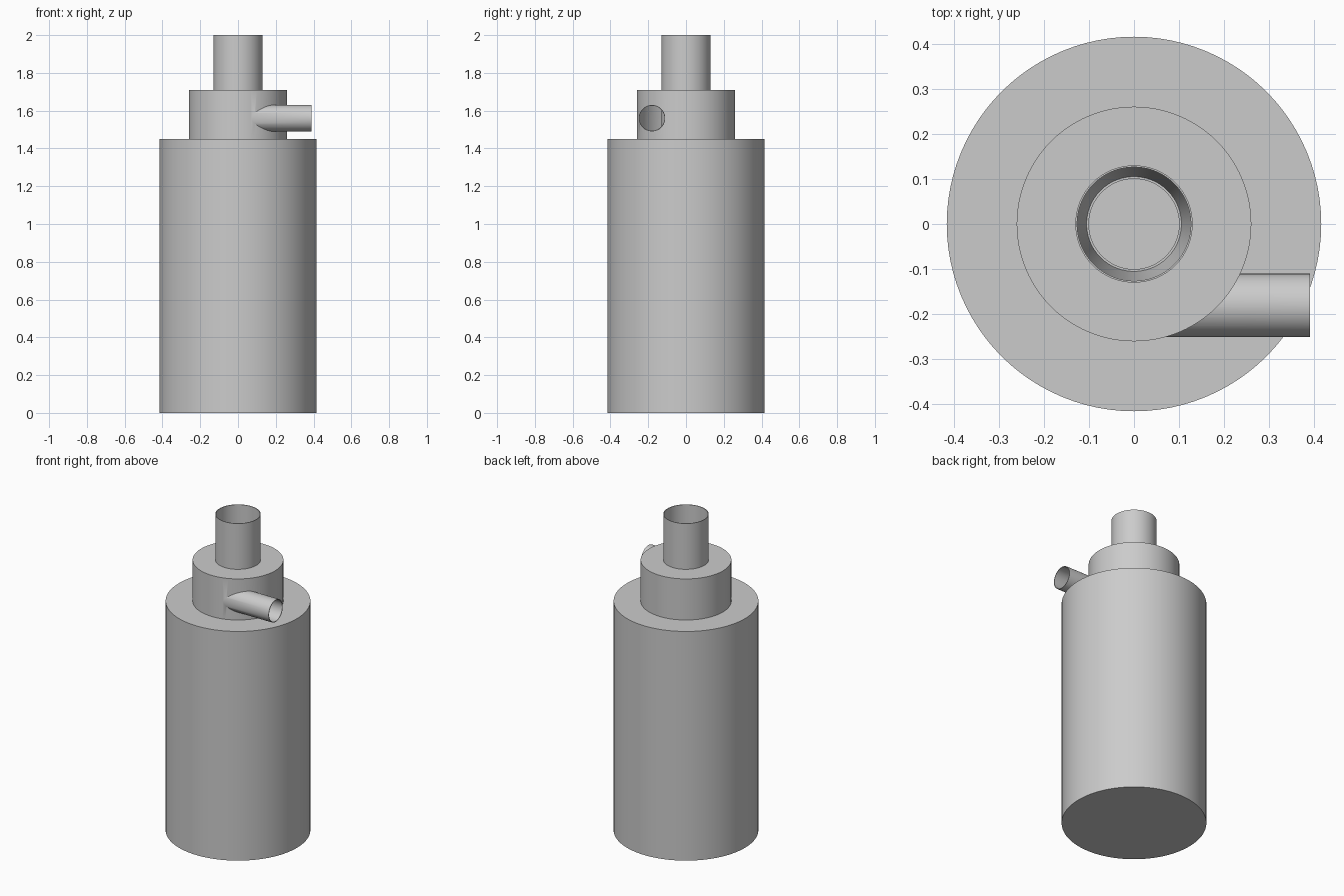
import bpy, bmesh, math
from mathutils import Matrix

if "Cube" in bpy.data.objects:
    bpy.data.objects.remove(bpy.data.objects["Cube"], do_unlink=True)

SIDES = 96

grey = bpy.data.materials.new("light_grey")
grey.use_nodes = True
grey.diffuse_color = (0.6, 0.6, 0.6, 1)
grey.node_tree.nodes["Principled BSDF"].inputs["Base Color"].default_value = (0.6, 0.6, 0.6, 1)


def lathe(name, profile, closed=False, matrix=Matrix()):
    """Turn (radius, height) points round z; open profiles get flat end caps."""
    bm = bmesh.new()
    rings = []
    for r, z in profile:
        angles = [2 * math.pi * i / SIDES for i in range(SIDES)]
        rings.append([bm.verts.new((r * math.cos(a), r * math.sin(a), z)) for a in angles])
    pairs = list(zip(rings, rings[1:]))
    if closed:
        pairs.append((rings[-1], rings[0]))
    else:
        bm.faces.new(rings[0])
        bm.faces.new(rings[-1])
    for low, high in pairs:
        for i in range(SIDES):
            j = (i + 1) % SIDES
            bm.faces.new((low[i], low[j], high[j], high[i]))
    bmesh.ops.recalc_face_normals(bm, faces=bm.faces)
    bm.transform(matrix)
    mesh = bpy.data.meshes.new(name)
    bm.to_mesh(mesh)
    bm.free()
    mesh.materials.append(grey)
    obj = bpy.data.objects.new(name, mesh)
    bpy.context.collection.objects.link(obj)
    return obj


def activate(obj):
    bpy.ops.object.select_all(action='DESELECT')
    obj.select_set(True)
    bpy.context.view_layer.objects.active = obj


def combine(target, other, operation):
    """Apply a boolean and discard the helper."""
    activate(target)
    mod = target.modifiers.new("cut", 'BOOLEAN')
    mod.object, mod.operation, mod.solver = other, operation, 'EXACT'
    bpy.ops.object.modifier_apply(modifier=mod.name)
    bpy.data.objects.remove(other, do_unlink=True)


# Stepped housing: wide barrel with the inlet chamber above
housing = lathe("housing", [(0.415, 0), (0.415, 1.45), (0.26, 1.45), (0.26, 1.71)])

# Tangential inlet pipe
side = Matrix.Translation((0, -0.18, 1.56)) @ Matrix.Rotation(math.pi / 2, 4, 'Y')
combine(housing, lathe("inlet_pipe", [(0.07, 0.05), (0.07, 0.39)], matrix=side), 'UNION')

# Hollow chamber, inner cone and inlet bore
cavity = lathe("cavity", [(0.1, 0.01), (0.1, 0.05), (0.105, 0.05), (0.255, 1.45),
                          (0.255, 1.705), (0.128, 1.705), (0.128, 1.75)])
combine(housing, cavity, 'DIFFERENCE')
combine(housing, lathe("inlet_bore", [(0.066, 0.05), (0.066, 0.45)], matrix=side), 'DIFFERENCE')

# Outlet tube reaching down into the chamber
outlet = lathe("outlet_tube", [(0.13, 1.45), (0.13, 2), (0.126, 2), (0.126, 1.45)], closed=True)

# Smooth walls with sharp rims
for part in (housing, outlet):
    activate(part)
    bpy.ops.object.shade_smooth_by_angle(angle=math.radians(30))
